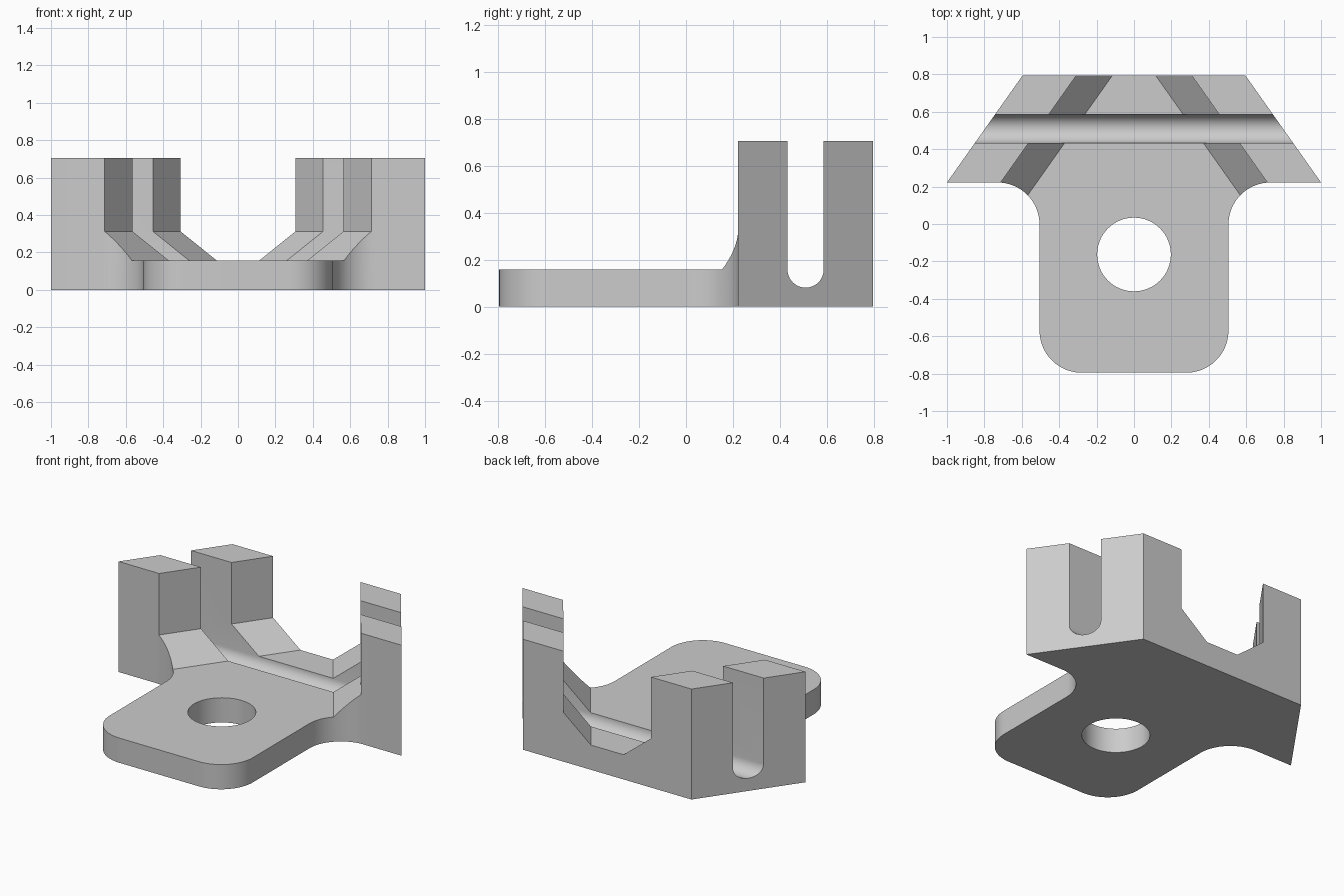
import bpy
import bmesh
from math import cos, sin, pi, radians
from mathutils import Vector

cube = bpy.data.objects.get("Cube")
if cube:
    bpy.data.objects.remove(cube, do_unlink=True)

HALF_DEPTH = 0.795
HEIGHT = 0.706
BASE = 0.158        # thickness of the base plate
WALL_Y = 0.222      # front of the upright walls
TONGUE = 0.505      # half width of the tongue
R = 0.225           # corner and fillet radius
TAPER = 0.405 / (HALF_DEPTH - WALL_Y)


def arc(cx, cy, r, start, end, steps=20):
    """Points along an arc, angles in degrees."""
    angles = [radians(start + (end - start) * i / steps) for i in range(steps + 1)]
    return [(cx + r * cos(a), cy + r * sin(a)) for a in angles]


def loft(name, start, end):
    """Solid between two matching closed loops of 3D points."""
    bm = bmesh.new()
    a = [bm.verts.new(p) for p in start]
    b = [bm.verts.new(p) for p in end]
    bm.faces.new(a)
    bm.faces.new(b[::-1])
    n = len(a)
    for i in range(n):
        j = (i + 1) % n
        bm.faces.new((a[j], a[i], b[i], b[j]))
    bmesh.ops.recalc_face_normals(bm, faces=bm.faces)
    mesh = bpy.data.meshes.new(name)
    bm.to_mesh(mesh)
    bm.free()
    obj = bpy.data.objects.new(name, mesh)
    bpy.context.collection.objects.link(obj)
    return obj


def cut(target, cutter):
    """Subtract the cutter from the target, then discard it."""
    cutter.hide_render = True
    mod = target.modifiers.new("cut", 'BOOLEAN')
    mod.operation = 'DIFFERENCE'
    mod.solver = 'EXACT'
    mod.object = cutter
    bpy.ops.object.modifier_apply(modifier=mod.name)
    bpy.data.objects.remove(cutter, do_unlink=True)


# Plan outline: tapered rear block with a filleted, rounded tongue
half = [(1 - TAPER * (HALF_DEPTH - WALL_Y), HALF_DEPTH), (1, WALL_Y)]
half += arc(TONGUE + R, WALL_Y - R, R, 90, 180)
half += arc(TONGUE - R, R - HALF_DEPTH, R, 0, -90)
outline = half + [(-x, y) for x, y in reversed(half)]
bracket = loft("bracket", [(x, y, 0) for x, y in outline],
               [(x, y, HEIGHT) for x, y in outline])
bpy.context.view_layer.objects.active = bracket
bracket.select_set(True)


# Flared central channel with sloped lower sides
def channel_section(y):
    spread = TAPER * (HALF_DEPTH - y)
    side = [(0.115 + spread, BASE), (0.308 + spread, 0.313), (0.308 + spread, 1)]
    loop = side + [(-x, z) for x, z in reversed(side)]
    return [Vector((x, y, z)) for x, z in loop]


cut(bracket, loft("channel_cutter", channel_section(-1), channel_section(0.9)))

# Round-bottomed slot running across both walls
slot = arc(0.509, BASE, 0.077, 180, 360, 24)
slot = [(slot[0][0], 1)] + slot + [(slot[-1][0], 1)]
cut(bracket, loft("slot_cutter", [(-2, y, z) for y, z in slot],
                  [(2, y, z) for y, z in slot]))

# Bolt hole through the tongue
hole = arc(0, -0.163, 0.197, 0, 360, 64)[:-1]
cut(bracket, loft("hole_cutter", [(x, y, -1) for x, y in hole],
                  [(x, y, 1) for x, y in hole]))

# Plain grey finish
grey = bpy.data.materials.new("plain_grey")
grey.use_nodes = True
colour = (0.6, 0.6, 0.6, 1)
grey.diffuse_color = colour
grey.node_tree.nodes["Principled BSDF"].inputs["Base Color"].default_value = colour
bracket.data.materials.clear()
bracket.data.materials.append(grey)
for face in bracket.data.polygons:
    face.material_index = 0

bpy.ops.object.shade_smooth_by_angle(angle=radians(25))
